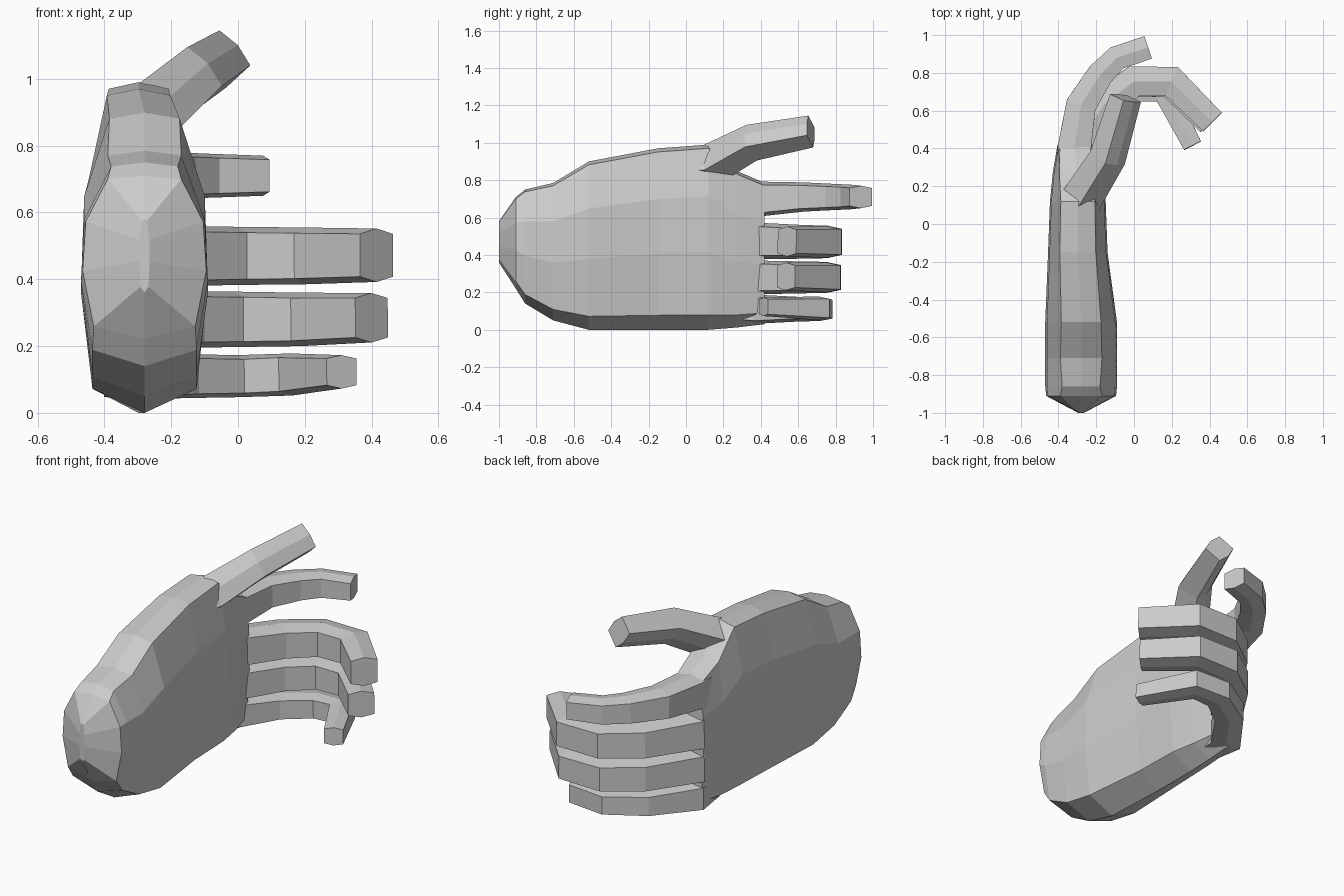
import bpy, bmesh
from mathutils import Vector

if "Cube" in bpy.data.objects:
    bpy.data.objects.remove(bpy.data.objects["Cube"])


def loft(name, rings):
    """Closed mesh skinned through rings of equal point count."""
    bm = bmesh.new()
    rows = [[bm.verts.new(p) for p in r] for r in rings]
    n = len(rows[0])
    for a, b in zip(rows, rows[1:]):
        for i in range(n):
            j = (i + 1) % n
            bm.faces.new((a[i], a[j], b[j], b[i]))
    bm.faces.new(rows[0][::-1])
    bm.faces.new(rows[-1])
    bmesh.ops.recalc_face_normals(bm, faces=bm.faces)
    me = bpy.data.meshes.new(name)
    bm.to_mesh(me)
    bm.free()
    ob = bpy.data.objects.new(name, me)
    bpy.context.collection.objects.link(ob)
    return ob


def digit(name, path, hint=(0, 0, 1)):
    """Six-sided tube; each path point is x, y, z, half thickness, half width."""
    pts = [Vector(p[:3]) for p in path]
    rings = []
    for i, p in enumerate(pts):
        d = Vector((0, 0, 0))
        if i > 0:
            d += (p - pts[i - 1]).normalized()
        if i < len(pts) - 1:
            d += (pts[i + 1] - p).normalized()
        side = d.cross(Vector(hint)).normalized()
        up = side.cross(d).normalized()
        t, w = path[i][3:]
        rings.append([p + side * t * a + up * w * b for a, b in
                      ((0, 1), (1, .8), (1, -.8), (0, -1), (-1, -.8), (-1, .8))])
    return loft(name, rings)


def palm_ring(y, xl, xr, zlo, zhi, top):
    """Ten-sided section with a ridge below and a narrow flat top."""
    c, h, z = (xl + xr) / 2, (xr - xl) / 2, zhi - zlo
    half = [(h * .82, .08), (h, .42), (h * .95, .72), (top, .98)]
    right = [(c + w, y, zlo + z * f) for w, f in half]
    left = [(c - w, y, zlo + z * f) for w, f in reversed(half)]
    return [(c, y, zlo)] + right + [(c, y, zhi)] + left


# palm and wrist
palm = loft("hand", [palm_ring(*r) for r in (
    (-1.0, -.295, -.265, .36, .58, .008),
    (-.91, -.465, -.095, .22, .71, .11),
    (-.86, -.47, -.09, .14, .75, .10),
    (-.71, -.47, -.09, .05, .785, .11),
    (-.52, -.47, -.09, .0, .90, .105),
    (-.15, -.455, -.14, .0, .97, .095),
    (.12, -.445, -.15, .0, .99, .09),
    (.27, -.43, -.18, .012, .85, .09),
    (.42, -.405, -.22, .03, .785, .08))])

# fingers and thumb
digits = [
    digit("index_finger", [(-.32, .25, .70, .07, .085), (-.315, .41, .70, .088, .092),
                           (-.28, .63, .71, .08, .078), (-.18, .79, .71, .07, .07),
                           (-.09, .88, .71, .065, .066), (.075, .935, .71, .063, .06)]),
    digit("middle_finger", [(-.32, .25, .475, .07, .09), (-.32, .39, .475, .09, .097),
                            (-.16, .63, .47, .087, .09), (0, .755, .47, .083, .087),
                            (.2, .755, .47, .083, .085), (.415, .54, .472, .07, .08)]),
    digit("ring_finger", [(-.32, .25, .28, .07, .085), (-.32, .39, .28, .09, .09),
                          (-.165, .63, .28, .087, .085), (-.01, .75, .28, .082, .083),
                          (.19, .75, .28, .082, .08), (.4, .535, .285, .068, .074)]),
    digit("little_finger", [(-.32, .25, .11, .065, .065), (-.32, .39, .11, .085, .077),
                            (-.17, .6, .11, .077, .066), (0, .715, .11, .07, .063),
                            (.16, .708, .115, .07, .063), (.31, .415, .123, .05, .05)]),
    digit("thumb", [(-.30, -.02, .86, .06, .07), (-.28, .13, .88, .09, .09),
                    (-.14, .35, 1.0, .078, .078), (-.045, .667, 1.06, .07, .064)],
          (.75, 0, .66)),
]

# fuse the digits into the palm
bpy.context.view_layer.objects.active = palm
for d in digits:
    m = palm.modifiers.new("fuse_" + d.name, 'BOOLEAN')
    m.operation, m.solver, m.object = 'UNION', 'EXACT', d
    bpy.ops.object.modifier_apply(modifier=m.name)
    bpy.data.objects.remove(d)
